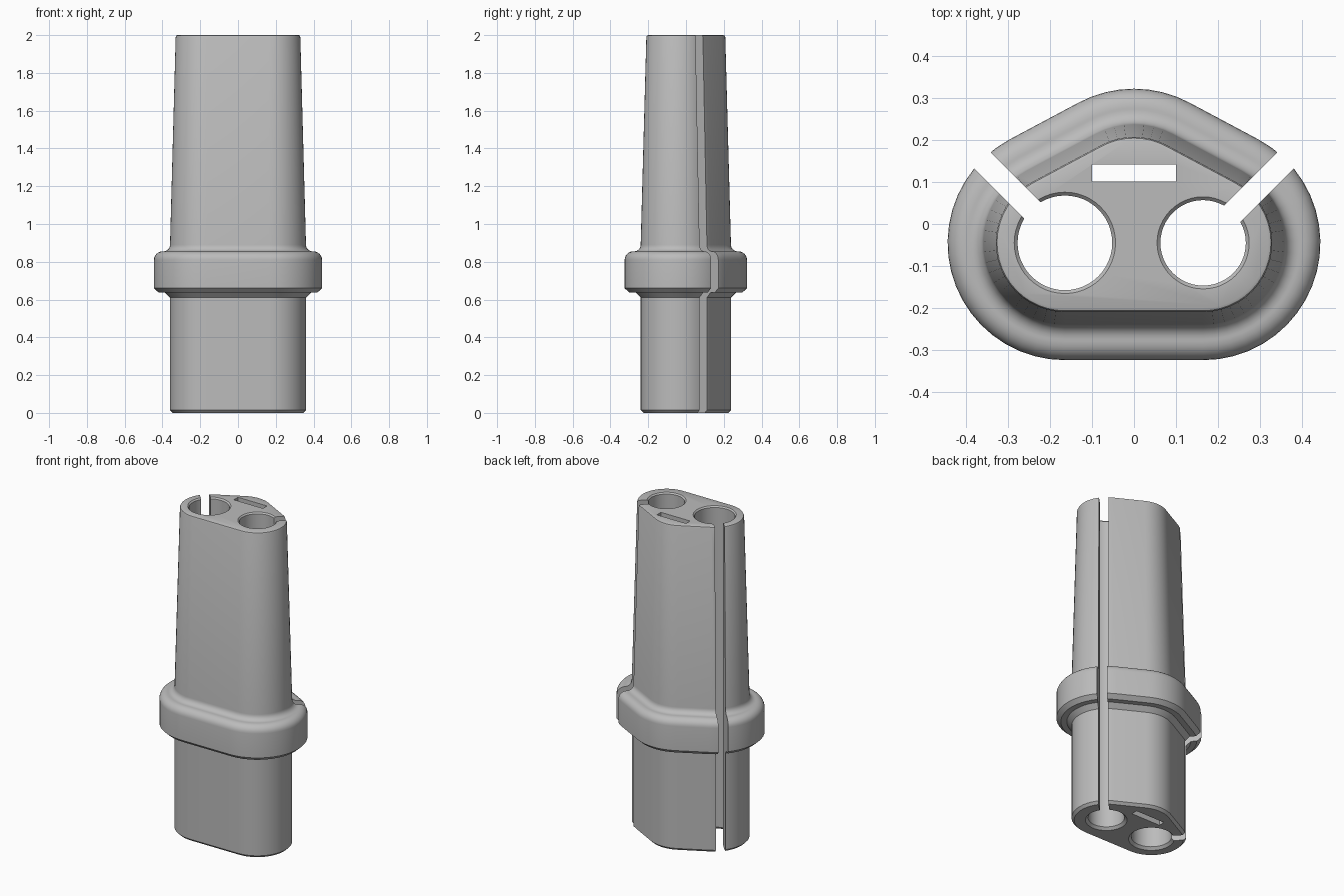
import bpy, bmesh, math
from mathutils import Matrix

if "Cube" in bpy.data.objects:
    bpy.data.objects.remove(bpy.data.objects["Cube"], do_unlink=True)

grey = bpy.data.materials.new("neutral grey")
grey.use_nodes = True
colour = (0.5, 0.5, 0.5, 1)
grey.diffuse_color = colour
grey.node_tree.nodes["Principled BSDF"].inputs["Base Color"].default_value = colour

HOLE_X, HOLE_Y, APEX_Y = 0.165, -0.045, 0.043


def add_object(name, bm):
    bmesh.ops.recalc_face_normals(bm, faces=bm.faces)
    mesh = bpy.data.meshes.new(name)
    bm.to_mesh(mesh)
    bm.free()
    obj = bpy.data.objects.new(name, mesh)
    bpy.context.collection.objects.link(obj)
    mesh.materials.append(grey)
    return obj


def loft(name, rings):
    bm = bmesh.new()
    loops = [[bm.verts.new(p) for p in ring] for ring in rings]
    n = len(loops[0])
    for a, b in zip(loops, loops[1:]):
        for i in range(n):
            j = (i + 1) % n
            bm.faces.new((a[i], a[j], b[j], b[i]))
    bm.faces.new(loops[0])
    bm.faces.new(loops[-1])
    return add_object(name, bm)


def outline(r, z):
    """Triangle of corner centres, rounded by radius r."""
    tilt = math.atan2(APEX_Y - HOLE_Y, HOLE_X)
    up = math.pi / 2 - tilt
    corners = [(HOLE_X, HOLE_Y, -math.pi / 2, up, 20),
               (0, APEX_Y, up, math.pi - up, 8),
               (-HOLE_X, HOLE_Y, math.pi - up, 1.5 * math.pi, 20)]
    return [(cx + r * math.cos(a0 + (a1 - a0) * i / n),
             cy + r * math.sin(a0 + (a1 - a0) * i / n), z)
            for cx, cy, a0, a1, n in corners for i in range(n + 1)]


def circle(x, y, r, z, n=48):
    return [(x + r * math.cos(math.tau * i / n), y + r * math.sin(math.tau * i / n), z)
            for i in range(n)]


def box(name, size, centre, angle=0):
    bm = bmesh.new()
    bmesh.ops.create_cube(bm, size=1)
    bm.transform(Matrix.Translation(centre) @ Matrix.Rotation(angle, 4, "Z")
                 @ Matrix.Diagonal((*size, 1)))
    return add_object(name, bm)


# Outer profile: offset radius and height, with collar and fillets
quarter = [math.pi / 2 * i / 6 for i in range(7)]
profile = [(0.18, 0), (0.195, 0.015), (0.195, 0.61), (0.222, 0.637),
           (0.255, 0.637), (0.28, 0.66)]
profile += [(0.235 + 0.045 * math.cos(a), 0.81 + 0.045 * math.sin(a)) for a in quarter]
profile += [(0.23 - 0.035 * math.sin(a), 0.89 - 0.035 * math.cos(a)) for a in quarter]
profile += [(0.165, 1.99), (0.162, 1.997), (0.155, 2.0)]
body = loft("collared_body", [outline(r, z) for r, z in profile])

# Bores, side slits and the flat slot
cutters = []
for side, radius in ((-1, 0.113), (1, 0.102)):
    x = side * HOLE_X
    bore = [(radius + 0.025, -0.01), (radius, 0.015), (radius, 1.992), (radius + 0.018, 2.01)]
    cutters.append(loft("bore_cutter", [circle(x, HOLE_Y, r, z) for r, z in bore]))
    reach = 0.25 / math.sqrt(2)
    cutters.append(box("slit_cutter", (0.5, 0.055, 2.4),
                       (x + side * reach, HOLE_Y + reach, 1), side * math.pi / 4))
cutters.append(box("slot_cutter", (0.2, 0.04, 2.4), (0, 0.122, 1)))

bpy.ops.object.select_all(action="DESELECT")
bpy.context.view_layer.objects.active = body
body.select_set(True)
for cutter in cutters:
    mod = body.modifiers.new("cut", "BOOLEAN")
    mod.operation, mod.solver, mod.object = "DIFFERENCE", "EXACT", cutter
    cutter.hide_render = True
    bpy.ops.object.modifier_apply(modifier=mod.name)
    bpy.data.objects.remove(cutter, do_unlink=True)
bpy.ops.object.shade_smooth_by_angle(angle=math.radians(32))
